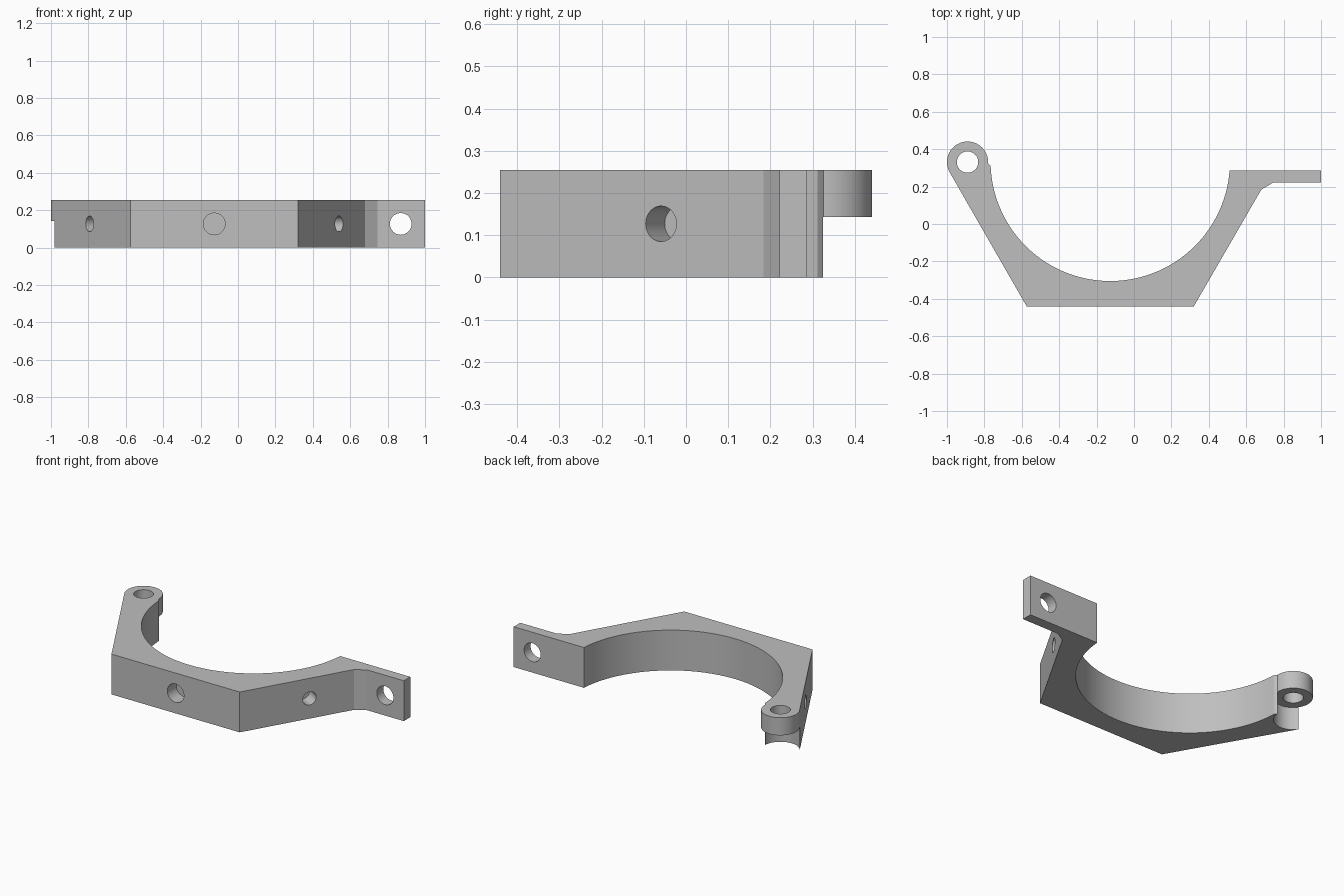
import bpy
import bmesh
from math import cos, sin, pi, radians, atan2
from mathutils import Vector

cube = bpy.data.objects.get("Cube")
if cube:
    bpy.data.objects.remove(cube, do_unlink=True)

HEIGHT = 0.254
MID = HEIGHT / 2
BORE = Vector((-0.127, 0.335))     # centre of the half-ring seat
BORE_R = 0.64
PIN = Vector((-0.89, 0.331))       # hinge axis
PIN_R = 0.11
KNUCKLE_Z = 0.143                  # underside of the hinge knuckle

grey = bpy.data.materials.new("plain grey")
grey.use_nodes = True
colour = (0.52, 0.52, 0.52, 1)
grey.diffuse_color = colour
grey.node_tree.nodes["Principled BSDF"].inputs["Base Color"].default_value = colour


def add_object(name, bm):
    bmesh.ops.recalc_face_normals(bm, faces=bm.faces)
    mesh = bpy.data.meshes.new(name)
    bm.to_mesh(mesh)
    bm.free()
    mesh.materials.append(grey)
    obj = bpy.data.objects.new(name, mesh)
    bpy.context.collection.objects.link(obj)
    return obj


def prism(name, outline, z0, z1):
    bm = bmesh.new()
    face = bm.faces.new([bm.verts.new((x, y, z0)) for x, y in outline])
    side = bmesh.ops.extrude_face_region(bm, geom=[face])
    moved = [v for v in side["geom"] if isinstance(v, bmesh.types.BMVert)]
    bmesh.ops.translate(bm, verts=moved, vec=(0, 0, z1 - z0))
    return add_object(name, bm)


def circle(centre, r, n=64):
    return [(centre.x + r * cos(2 * pi * i / n), centre.y + r * sin(2 * pi * i / n))
            for i in range(n)]


def drill(name, x, y, r, normal, depth):
    """Horizontal cylinder reaching the given depth below a wall point."""
    n = Vector(normal).normalized()
    out = 0.05
    obj = prism(name, circle(Vector((0, 0)), r, 48), -depth, out)
    obj.data.transform(n.to_track_quat('Z', 'Y').to_matrix().to_4x4())
    obj.location = (x, y, MID)
    return obj


def boolean(target, tool, operation):
    mod = target.modifiers.new(tool.name, 'BOOLEAN')
    mod.operation = operation
    mod.solver = 'EXACT'
    mod.object = tool
    tool.hide_render = True
    bpy.context.view_layer.update()
    bpy.context.view_layer.objects.active = target
    bpy.ops.object.modifier_apply(modifier=mod.name)
    bpy.data.objects.remove(tool, do_unlink=True)


# Bracket body: half-ring seat, hinge end, angled outer walls, bolt tab
start = atan2(0.287 - BORE.y, BORE_R)
end = -pi - atan2(0.30 - BORE.y, BORE_R)
STEPS = 80
outline = []
for i in range(STEPS + 1):
    a = start + (end - start) * i / STEPS
    outline.append((BORE.x + BORE_R * cos(a), BORE.y + BORE_R * sin(a)))
wall = radians(210)
outline += [
    (-0.768, 0.312), (-0.781, 0.326), tuple(PIN),
    (PIN.x + PIN_R * cos(wall), PIN.y + PIN_R * sin(wall)),
    (-0.574, -0.44), (0.32, -0.44),
    (0.68, 0.183), (0.745, 0.222), (1.0, 0.222), (1.0, 0.287),
]
body = prism("clamp_bracket", outline, 0, HEIGHT)

# Hinge: round relief below, knuckle above, pin hole through
boolean(body, prism("hinge_relief", circle(PIN, PIN_R + 0.0005), -0.1, KNUCKLE_Z), 'DIFFERENCE')
boolean(body, prism("hinge_knuckle", circle(PIN, PIN_R), KNUCKLE_Z, HEIGHT), 'UNION')
boolean(body, prism("pin_hole", circle(PIN, 0.057, 48), -0.1, HEIGHT + 0.1), 'DIFFERENCE')

# Blind holes in the three outer walls, through hole in the tab
c, s = cos(radians(30)), sin(radians(30))
holes = [
    ("front_hole", BORE.x, -0.44, 0.058, (0, -1, 0), 0.09),
    ("left_wall_hole", 0.54, -0.059, 0.042, (c, -s, 0), 0.09),
    ("right_wall_hole", -0.794, -0.059, 0.042, (-c, -s, 0), 0.09),
    ("tab_hole", 0.87, 0.222, 0.058, (0, -1, 0), 0.15),
]
for hole in holes:
    boolean(body, drill(*hole), 'DIFFERENCE')

# Smooth the curved walls, keep the corners crisp
bpy.ops.object.select_all(action='DESELECT')
body.select_set(True)
bpy.context.view_layer.objects.active = body
bpy.ops.object.shade_smooth_by_angle(angle=radians(20))
